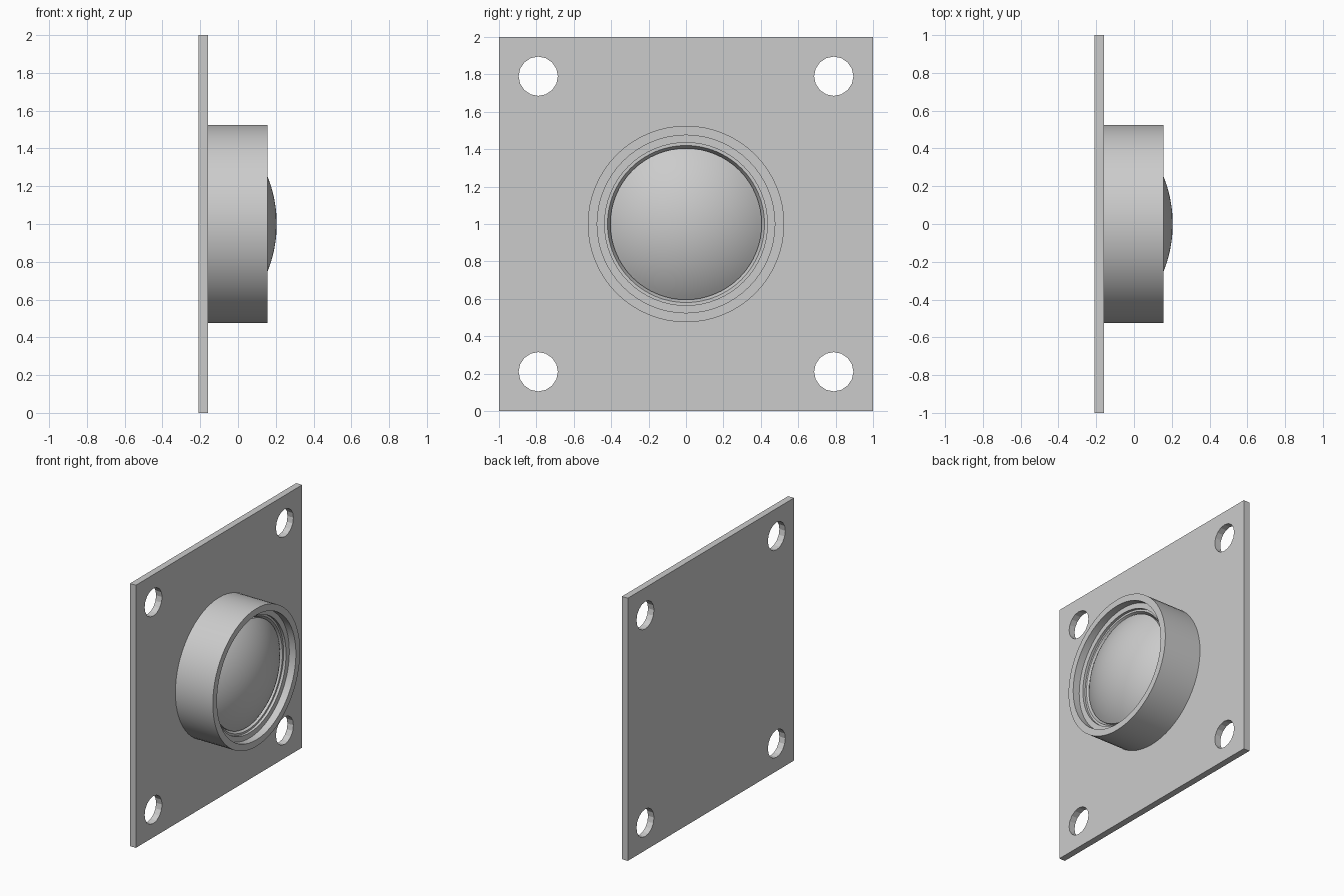
import bpy, bmesh, math
from mathutils import Matrix, Vector

default = bpy.data.objects.get("Cube")
if default:
    bpy.data.objects.remove(default, do_unlink=True)

grey = bpy.data.materials.new("plain grey")
grey.use_nodes = True
GREY = (0.6, 0.6, 0.6, 1)
grey.diffuse_color = GREY
grey.node_tree.nodes["Principled BSDF"].inputs["Base Color"].default_value = GREY

MID_Z = 1.0
PLATE_BACK, PLATE_FRONT = -0.21, -0.16


def finish(name, bm):
    bmesh.ops.recalc_face_normals(bm, faces=bm.faces)
    mesh = bpy.data.meshes.new(name)
    bm.to_mesh(mesh)
    bm.free()
    mesh.materials.append(grey)
    obj = bpy.data.objects.new(name, mesh)
    bpy.context.collection.objects.link(obj)
    return obj


def activate(obj):
    bpy.ops.object.select_all(action='DESELECT')
    obj.select_set(True)
    bpy.context.view_layer.objects.active = obj


def lathe(name, profile, steps=64):
    """Turn (x, radius) points around the x axis."""
    bm = bmesh.new()
    verts = [bm.verts.new((x, 0, r)) for x, r in profile]
    edges = [bm.edges.new(pair) for pair in zip(verts, verts[1:])]
    bmesh.ops.spin(bm, geom=verts + edges, cent=(0, 0, 0), axis=(1, 0, 0),
                   angle=math.tau, steps=steps)
    bmesh.ops.remove_doubles(bm, verts=bm.verts, dist=1e-4)
    bmesh.ops.translate(bm, verts=bm.verts, vec=(0, 0, MID_Z))
    obj = finish(name, bm)
    activate(obj)
    bpy.ops.object.shade_smooth_by_angle(angle=math.radians(30))
    return obj


# Square mounting plate
thickness = PLATE_FRONT - PLATE_BACK
plate_x = (PLATE_FRONT + PLATE_BACK) / 2
bm = bmesh.new()
bmesh.ops.create_cube(bm, size=1, matrix=Matrix.Translation((plate_x, 0, MID_Z))
                      @ Matrix.Diagonal((thickness, 2, 2, 1)))
plate = finish("mounting_plate", bm)

# Four corner screw holes
bm = bmesh.new()
for y in (-0.79, 0.79):
    for z in (-0.79, 0.79):
        bmesh.ops.create_cone(
            bm, cap_ends=True, segments=16, radius1=0.105, radius2=0.105, depth=0.3,
            matrix=Matrix.Translation(Vector((plate_x, y, MID_Z + z)))
            @ Matrix.Rotation(math.pi / 2, 4, 'Y'))
cutter = finish("hole_cutter", bm)
cutter.hide_render = True
cut = plate.modifiers.new("holes", 'BOOLEAN')
cut.operation = 'DIFFERENCE'
cut.solver = 'EXACT'
cut.object = cutter
activate(plate)
bpy.ops.object.modifier_apply(modifier=cut.name)
bpy.data.objects.remove(cutter, do_unlink=True)

# Round housing with a stepped, tapered seat
lathe("round_housing", [
    (PLATE_FRONT, 0), (PLATE_FRONT, 0.525), (0.155, 0.525), (0.155, 0.475),
    (0.10, 0.475), (0.10, 0.435), (0.08, 0.435), (0.08, 0.42),
    (0.05, 0.405), (0.05, 0)])

# Domed lens, a shallow spherical cap
RADIUS, RIM, TIP = 0.675, 0.405, 0.205
half_angle = math.asin(RIM / RADIUS)
cap = [(TIP - RADIUS * (1 - math.cos(a)), RADIUS * math.sin(a))
       for a in (half_angle * i / 16 for i in range(17))]
lathe("domed_lens", cap + [(0.045, RIM), (0.045, 0)])
